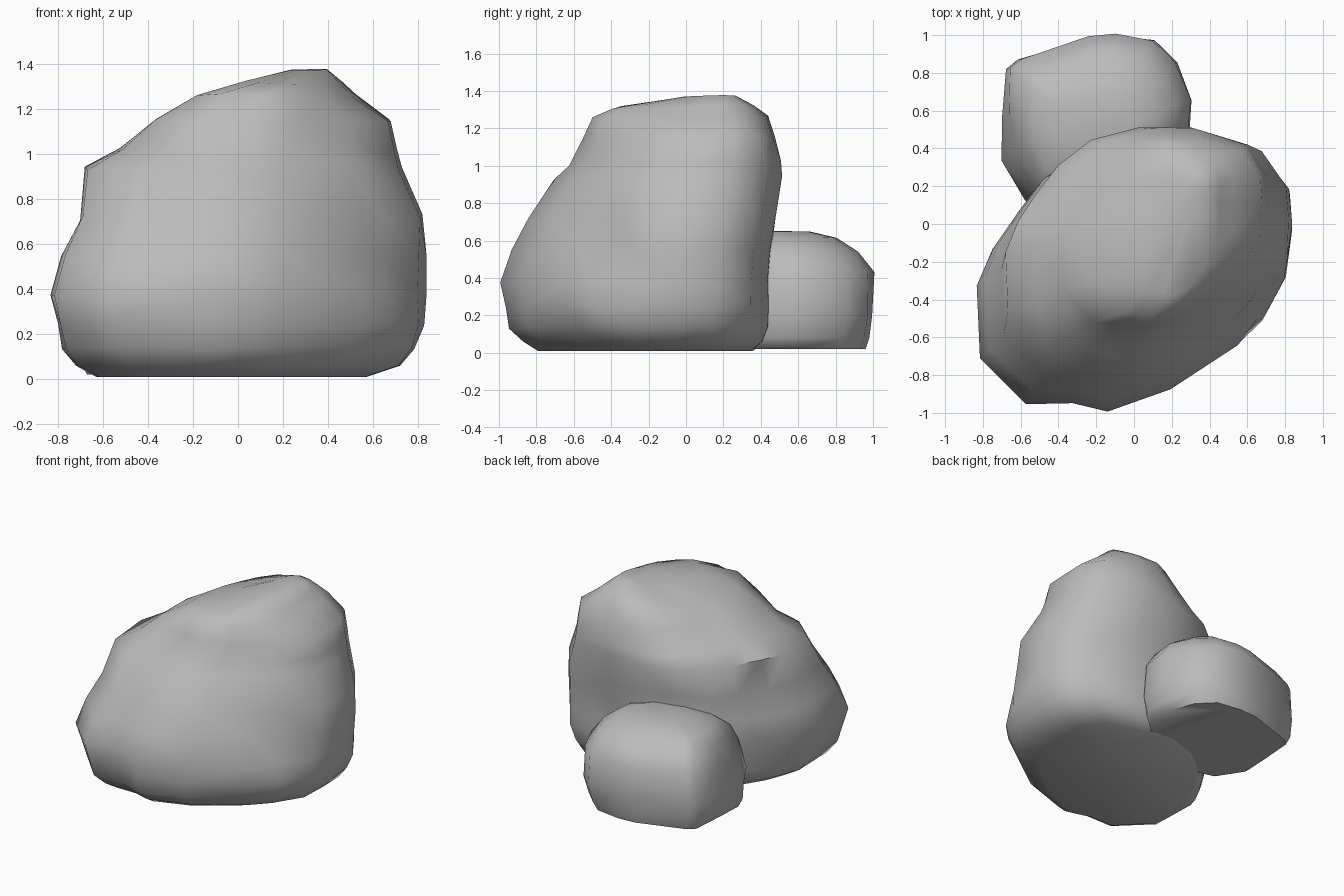
import bpy, bmesh
from mathutils import Vector, noise

cube = bpy.data.objects.get("Cube")
if cube:
    bpy.data.objects.remove(cube, do_unlink=True)

stone = bpy.data.materials.new("grey stone")
stone.use_nodes = True
stone.diffuse_color = (0.5, 0.5, 0.5, 1)
stone.node_tree.nodes["Principled BSDF"].inputs["Base Color"].default_value = (0.5, 0.5, 0.5, 1)


def boulder(name, outline, levels, rough, dents=()):
    """Stack a plan outline, fitted to each level's (z, x0, x1, y0, y1)."""
    xs, ys = zip(*outline)
    bm = bmesh.new()
    rings = []
    for z, x0, x1, y0, y1 in levels:
        ring = []
        for x, y in outline:
            u = (x - min(xs)) / (max(xs) - min(xs))
            v = (y - min(ys)) / (max(ys) - min(ys))
            p = Vector((x0 + u * (x1 - x0), y0 + v * (y1 - y0), z))
            # local hollows and lumps
            for spot, push, radius in dents:
                fall = max(0, 1 - (p - Vector(spot)).length / radius)
                p += Vector(push) * fall
            # weathered bumps, kept off the flat underside
            if z > 0.1:
                p += noise.noise_vector(p * 3) * rough
            ring.append(bm.verts.new(p))
        rings.append(ring)
    n = len(outline)
    for low, high in zip(rings, rings[1:]):
        for i in range(n):
            j = (i + 1) % n
            bm.faces.new((low[i], low[j], high[j], high[i]))
    bm.faces.new(rings[0][::-1])
    bm.faces.new(rings[-1])
    bmesh.ops.triangulate(bm, faces=bm.faces[:])
    bmesh.ops.recalc_face_normals(bm, faces=bm.faces[:])
    mesh = bpy.data.meshes.new(name)
    bm.to_mesh(mesh)
    bm.free()
    mesh.materials.append(stone)
    obj = bpy.data.objects.new(name, mesh)
    bpy.context.collection.objects.link(obj)
    bpy.ops.object.select_all(action="DESELECT")
    obj.select_set(True)
    bpy.context.view_layer.objects.active = obj
    bpy.ops.object.shade_smooth_by_angle(angle=1.0)


# Large boulder: leaning front and left-hand slope, steep back
boulder("large_boulder",
        [(-.83, -.3), (-.81, -.7), (-.57, -.95), (-.32, -.95), (-.15, -1), (.2, -.88),
         (.55, -.64), (.68, -.5), (.82, -.27), (.83, .0), (.82, .2), (.68, .4),
         (.3, .5), (0, .52), (-.29, .43), (-.5, .27), (-.62, .1), (-.75, -.1)],
        [(.01, -.63, .57, -.79, .36), (.06, -.72, .72, -.87, .42),
         (.14, -.78, .78, -.95, .45), (.25, -.8, .82, -.97, .46),
         (.38, -.83, .83, -1, .46), (.55, -.79, .83, -.93, .47),
         (.72, -.7, .82, -.84, .49), (.94, -.67, .73, -.7, .52),
         (1.02, -.52, .7, -.62, .51), (1.15, -.37, .67, -.55, .47),
         (1.26, -.18, .52, -.5, .44), (1.32, .05, .45, -.38, .37),
         (1.37, .22, .38, -.0, .27)],
        .025,
        [((.68, -.48, .55), (-.06, .05, 0), .35),
         ((.66, -.55, .22), (.03, -.03, 0), .2),
         ((-.8, -.5, .14), (-.05, 0, 0), .2)])

# Small boulder leaning against the back
boulder("small_boulder",
        [(-.71, .33), (-.58, .13), (-.3, .05), (.1, .2), (.29, .45), (.3, .65),
         (.22, .85), (.1, .97), (-.1, 1), (-.25, .99), (-.62, .87), (-.68, .82),
         (-.7, .55)],
        [(.02, -.67, .24, .1, .96), (.08, -.7, .28, .08, .98),
         (.2, -.71, .3, .05, 1), (.43, -.69, .3, .08, 1),
         (.54, -.63, .22, .14, .91), (.61, -.55, .13, .25, .8),
         (.65, -.38, .0, .38, .66)],
        .015,
        [((-.68, .33, .45), (.06, .04, -.03), .3)])
